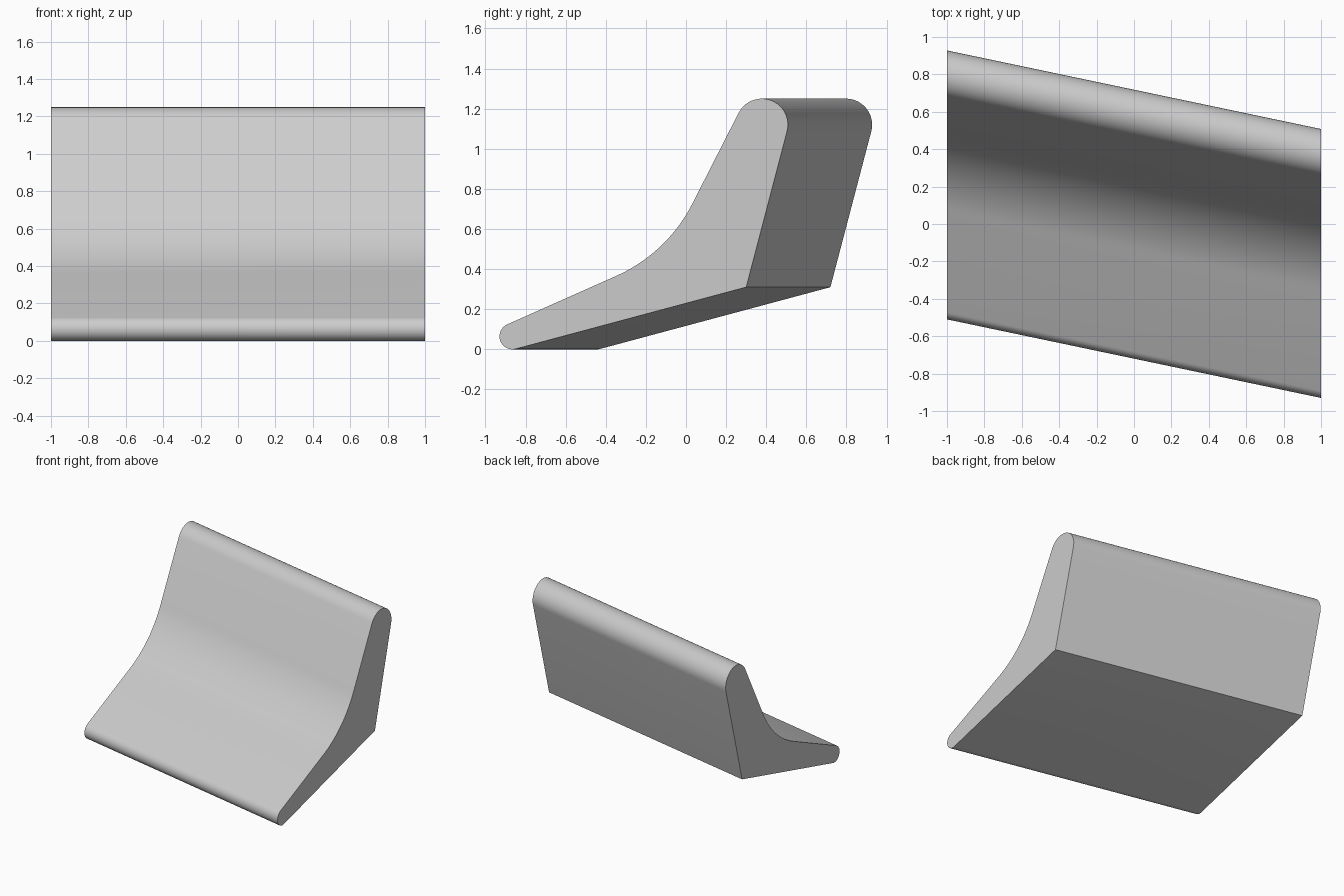
import bpy
import bmesh
from math import cos, sin, tan, radians

cube = bpy.data.objects.get("Cube")
if cube:
    bpy.data.objects.remove(cube, do_unlink=True)


def arc(cy, cz, r, start, end, steps=20):
    """Points on a circular arc, angles in degrees."""
    angles = [radians(start + (end - start) * i / steps) for i in range(steps + 1)]
    return [(cy + r * cos(a), cz + r * sin(a)) for a in angles]


# Slopes of the two front faces, and the circles that round the tips
LOW, HIGH, TILT = 24, 63, 15
TOP = (0.378, 1.12, 0.13)
TOE = (-0.865, 0.065, 0.065)
FILLET = 0.78


def tangent_line(circle, slope):
    """Height at y = 0 and gradient of the line lying on a circle."""
    cy, cz, r = circle
    return cz + r / cos(radians(slope)) - cy * tan(radians(slope)), tan(radians(slope))


# Centre of the concave blend: touches both front lines from outside
h1, m1 = tangent_line(TOE[:2] + (TOE[2] + FILLET,), LOW)
h2, m2 = tangent_line(TOP[:2] + (TOP[2] + FILLET,), HIGH)
fy = (h1 - h2) / (m2 - m1)
fz = h1 + m1 * fy

# Side profile: back corner, round top, concave front, round toe
profile = [(0.30, 0.31)]
profile += arc(*TOP, -TILT, 90 + HIGH)
profile += arc(fy, fz, FILLET, HIGH - 90, LOW - 90)
profile += arc(*TOE, 90 + LOW, 270 + TILT)

# Slanted extrusion along x
bm = bmesh.new()
face = bm.faces.new([bm.verts.new((1, y, z)) for y, z in profile])
ext = bmesh.ops.extrude_face_region(bm, geom=[face], use_keep_orig=True)
moved = [v for v in ext["geom"] if isinstance(v, bmesh.types.BMVert)]
bmesh.ops.translate(bm, verts=moved, vec=(-2, 0.42, 0))
bmesh.ops.recalc_face_normals(bm, faces=bm.faces)
mesh = bpy.data.meshes.new("angled_wedge")
bm.to_mesh(mesh)
bm.free()

# Plain grey surface
grey = bpy.data.materials.new("light_grey")
grey.use_nodes = True
colour = (0.6, 0.6, 0.6, 1)
grey.diffuse_color = colour
grey.node_tree.nodes["Principled BSDF"].inputs["Base Color"].default_value = colour
mesh.materials.append(grey)

wedge = bpy.data.objects.new("angled_wedge", mesh)
bpy.context.collection.objects.link(wedge)
bpy.ops.object.select_all(action='DESELECT')
wedge.select_set(True)
bpy.context.view_layer.objects.active = wedge
bpy.ops.object.shade_smooth_by_angle(angle=radians(30))
